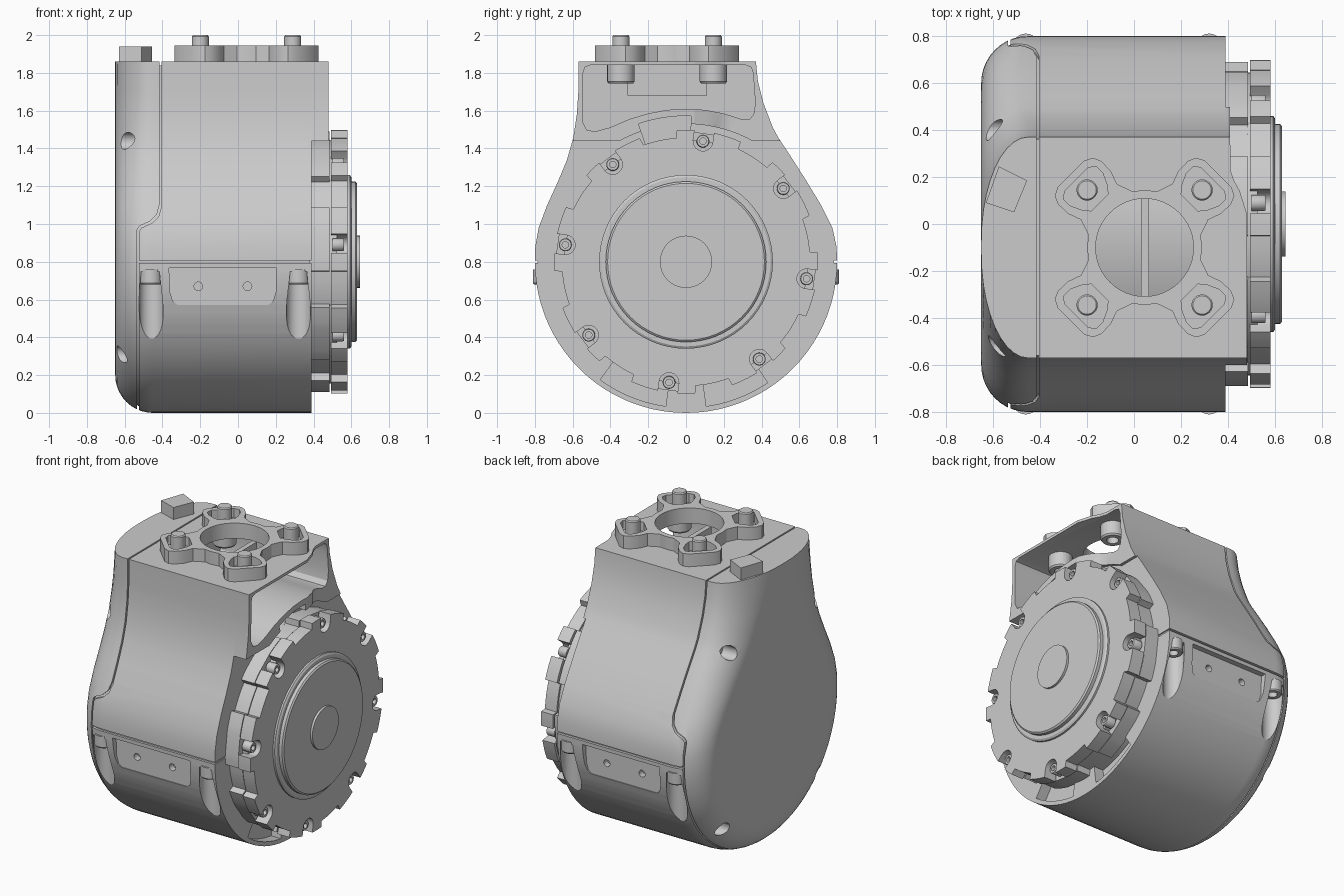
import bpy, bmesh
from math import sin, cos, pi, radians
from mathutils import Vector, Matrix

if "Cube" in bpy.data.objects:
    bpy.data.objects.remove(bpy.data.objects["Cube"])

CZ = 0.8            # height of the drum axis (runs along x)
FC = (0.045, -0.1)  # centre of the top flange


def ring_mesh(name, rings, mat=None):
    """Skin closed rings of points and cap both ends."""
    bm = bmesh.new()
    vs = [[bm.verts.new(p) for p in r] for r in rings]
    n = len(rings[0])
    for a, b in zip(vs, vs[1:]):
        for i in range(n):
            j = (i + 1) % n
            bm.faces.new((a[i], a[j], b[j], b[i]))
    bm.faces.new(vs[0])
    bm.faces.new(vs[-1])
    bmesh.ops.recalc_face_normals(bm, faces=bm.faces)
    if mat:
        bm.transform(mat)
    me = bpy.data.meshes.new(name)
    bm.to_mesh(me)
    bm.free()
    ob = bpy.data.objects.new(name, me)
    bpy.context.collection.objects.link(ob)
    return ob


def prism(name, pts, axis, a, b):
    put = {'x': lambda p, h: (h, p[0], p[1]),
           'y': lambda p, h: (p[0], h, p[1]),
           'z': lambda p, h: (p[0], p[1], h)}[axis]
    return ring_mesh(name, [[put(p, h) for p in pts] for h in (a, b)])


def box(name, x, y, z):
    return prism(name, [(x[0], y[0]), (x[1], y[0]), (x[1], y[1]), (x[0], y[1])], 'z', *z)


def lathe(name, prof, loc=(0, 0, 0), axis='x', n=48):
    """Revolve (height, radius) pairs around an axis through loc."""
    rings = [[(h, r * cos(2 * pi * i / n), r * sin(2 * pi * i / n)) for i in range(n)] for h, r in prof]
    rot = {'x': Matrix(), 'z': Matrix.Rotation(-pi / 2, 4, 'Y'),
           '-z': Matrix.Rotation(pi / 2, 4, 'Y')}[axis]
    return ring_mesh(name, rings, Matrix.Translation(loc) @ rot)


def screw(name, loc, axis, r, h):
    return lathe(name, [(0, r), (h * .9, r), (h, r * .9), (h, r * .5), (h * .5, r * .5)], loc, axis, 24)


def cut(ob, cutter, keep=False):
    m = ob.modifiers.new("cut", 'BOOLEAN')
    m.operation, m.solver, m.object = 'DIFFERENCE', 'EXACT', cutter
    bpy.context.view_layer.objects.active = ob
    bpy.ops.object.modifier_apply(modifier=m.name)
    if not keep:
        bpy.data.objects.remove(cutter)


# housing outline in (y, z): teardrop neck running into a round drum
right = [(.37, 1.86), (.38, 1.76), (.41, 1.64), (.46, 1.51), (.49, 1.455), (.54, 1.38),
         (.63, 1.24), (.715, 1.1), (.775, .98), (.797, .88)]
left = [(-.798, .88), (-.78, .98), (-.735, 1.1), (-.68, 1.22), (-.63, 1.34), (-.597, 1.455),
        (-.578, 1.58), (-.57, 1.7), (-.57, 1.86)]
drum = [(.8 * cos(a), CZ - .8 * sin(a)) for a in [pi * i / 44 for i in range(45)]]
outline = right + drum + left


def inner(p):
    """Matching point on the flat egg-shaped end face of the cover."""
    y, z = p
    if z <= CZ:
        return (y * .75, CZ + (z - CZ) * .75)
    s = (z - CZ) / 1.06
    return (-.1 * s + (y + .1 * s) * (.75 - .7 * s * s), z)


def housing_solid(name, scale=1.0):
    rings = [[(.39, y, z) for y, z in outline]]
    for k in range(11):
        t = k / 10 * pi / 2
        f, x = 1 - cos(t), -.45 - .2 * sin(t)
        rings.append([(x, p[0] + (inner(p)[0] - p[0]) * f, p[1] + (inner(p)[1] - p[1]) * f)
                      for p in outline])
    c = Vector((0, -.05, .85))
    return ring_mesh(name, rings, Matrix.Translation(c) @ Matrix.Scale(scale, 4) @ Matrix.Translation(-c))


housing = housing_solid("housing")

# seams between cover, upper body and lower body
core = housing_solid("seam_core", .98)
d = .005
path = [(-.53, -.1), (-.53, .965), (-.515, .985), (-.46, 1.01), (-.425, 1.045), (-.41, 1.1), (-.41, 2)]
seam = prism("cover_seam", [(x - d, z + d) for x, z in path] + [(x + d, z - d) for x, z in path[::-1]],
             'y', -1, 1)
split = box("split_seam", (-.53, .5), (-1, 1), (.793, .807))
for s in (seam, split):
    cut(s, core, keep=True)
    cut(housing, s)
bpy.data.objects.remove(core)

# raised rim at the open end of the neck
rim_pts = [p for p in right if p[1] > 1.45] + [(.497, 1.44), (-.6, 1.44)] + [p for p in left if p[1] > 1.45]
rim = prism("neck_rim", rim_pts, 'x', .39, .48)
cut(rim, lathe("c", [(.3, .73), (.6, .73)], (0, 0, CZ), n=96))
cut(rim, prism("c", [(.485, .03), (.478, .05), (.45, .14), (.425, .185), (.41, .23), (.408, .6),
                     (.6, .6), (.6, .03)], 'z', 1.3, 2))

# neck pocket with arched floor, top opening and arc slots round the drive disc
pocket = [(-.545, 1.8), (-.535, 1.83), (-.505, 1.842), (.315, 1.842), (.345, 1.83), (.355, 1.8), (.367, 1.64),
          (.358, 1.58), (.335, 1.552), (.3, 1.553), (.2, 1.585), (.1, 1.604), (0, 1.61), (-.1, 1.604),
          (-.2, 1.585), (-.3, 1.555), (-.4, 1.512), (-.48, 1.49), (-.525, 1.497), (-.547, 1.54)]
for ob in (housing, rim):
    cut(ob, prism("c", pocket, 'x', -.38, .6))
    cut(ob, lathe("c", [(1.7, .208), (1.9, .208)], (*FC, 0), 'z'))
    for a0, a1 in ((88, 109), (234, 262), (278, 304)):
        arc = [radians(a0 + (a1 - a0) * i / 10) for i in range(11)]
        pts = [(.65 * cos(a), CZ + .65 * sin(a)) for a in arc]
        pts += [(.772 * cos(a), CZ + .772 * sin(a)) for a in arc[::-1]]
        cut(ob, prism("c", pts, 'x', .32, .6))

# side screw channels and flat panels, both sides
for s in (-1, 1):
    for x in (-.46, .32):
        cut(housing, lathe("c", [(.3, .064), (.748, .064)], (x, s * .752, 0), 'z', 32))
        screw("clamp_screw", (x, s * .752, .76), '-z', .058, .08)
    panel = [(-.365, .768), (-.36, .64), (-.345, .59), (-.32, .572), (.16, .572), (.185, .59), (.2, .64), (.205, .768)]
    cut(housing, prism("c", panel, 'y', s * .762, s * .9))
    for x in (-.21, .05):
        hole = [(x + .023 * cos(a * pi / 8), .67 + .023 * sin(a * pi / 8)) for a in range(16)]
        cut(housing, prism("c", hole, 'y', s * .72, s * .9))

# screw holes in the cover
for y, z in ((.4, 1.44), (-.52, 1.44), (.5, .31), (-.5, .31)):
    cut(housing, lathe("c", [(-.8, .045), (-.52, .045)], (0, y, z), n=24))


# drive disc: notched plates, lower groove ring, stepped hub
def notched(r, screw_slots):
    pts = []
    for k in range(8):
        a0 = radians(82 + 45 * k)
        rot = Matrix.Rotation(a0, 2)
        if screw_slots:
            loc = [(r - .002, -.052)] + [(.645 - .052 * cos(t), .052 * sin(t))
                                         for t in [pi * (i / 10 - .5) for i in range(11)]] + [(r - .002, .052)]
            pts += [tuple(rot @ Vector(p)) for p in loc]
        for deg, rr in ((6, r), (9, r), (12, r), (12.5, r - .04), (17, r - .04), (21, r - .04), (25, r - .04),
                        (28, r - .04), (28.5, r), (32, r), (36, r), (39, r)):
            a = a0 + radians(deg)
            pts.append((rr * cos(a), rr * sin(a)))
    return [(y, z + CZ) for y, z in pts]


prism("disc_rear_plate", notched(.69, False), 'x', .38, .485)
lathe("disc_groove", [(.38, .645), (.525, .645)], (0, 0, CZ), n=96)
prism("disc_front_plate", notched(.698, True), 'x', .493, .58)
lathe("disc_hub", [(.57, .46), (.592, .46), (.6, .448), (.6, .425), (.622, .425), (.63, .415),
                   (.63, .138), (.645, .138)], (0, 0, CZ), n=64)
for k in range(8):
    a = radians(82 + 45 * k)
    screw("disc_screw", (.5, .645 * cos(a), CZ + .645 * sin(a)), 'x', .034, .06)

# four-armed top flange with hollowed arms
arm = [(.275, -.108), (.33, -.128), (.39, -.13), (.425, -.115), (.443, -.08), (.443, .08),
       (.425, .115), (.39, .13), (.33, .128), (.275, .108)]
hollow = [(.27, -.05), (.3, -.075), (.35, -.098), (.39, -.098), (.41, -.07), (.41, .07),
          (.39, .098), (.35, .098), (.3, .075), (.27, .05)]


def turned(pts, k):
    rot = Matrix.Rotation(pi / 4 + k * pi / 2, 2)
    return [tuple(rot @ Vector(p) + Vector(FC)) for p in pts]


web = [(.243 * cos(radians(a)), .243 * sin(radians(a))) for a in (33, 39, 45, 51, 57)]
flange = prism("top_flange", sum([turned(arm + web, k) for k in range(4)], []), 'z', 1.86, 1.945)
cut(flange, lathe("c", [(1.8, .208), (2, .208)], (*FC, 0), 'z'))
for k in range(4):
    cut(flange, prism("c", turned(hollow, k), 'z', 1.885, 2))
    x, y = turned([(.346, 0)], k)[0]
    lathe("flange_bolt", [(1.83, .045), (1.993, .045), (2, .039)], (x, y, 0), 'z', 24)
    screw("flange_bolt_head", (x, y, 1.845), '-z', .073, .1)
box("pocket_rib", (.03, .063), (-.31, .11), (1.68, 1.842))

# small key block on the cover top
key = [(-.575, .245), (-.455, .185), (-.51, .05), (-.63, .09)]
prism("key_block", key, 'z', 1.85, 1.94)

# smooth shading with crisp edges
bpy.ops.object.select_all(action='DESELECT')
for ob in bpy.data.objects:
    ob.select_set(True)
bpy.context.view_layer.objects.active = housing
bpy.ops.object.shade_smooth_by_angle(angle=radians(30))
